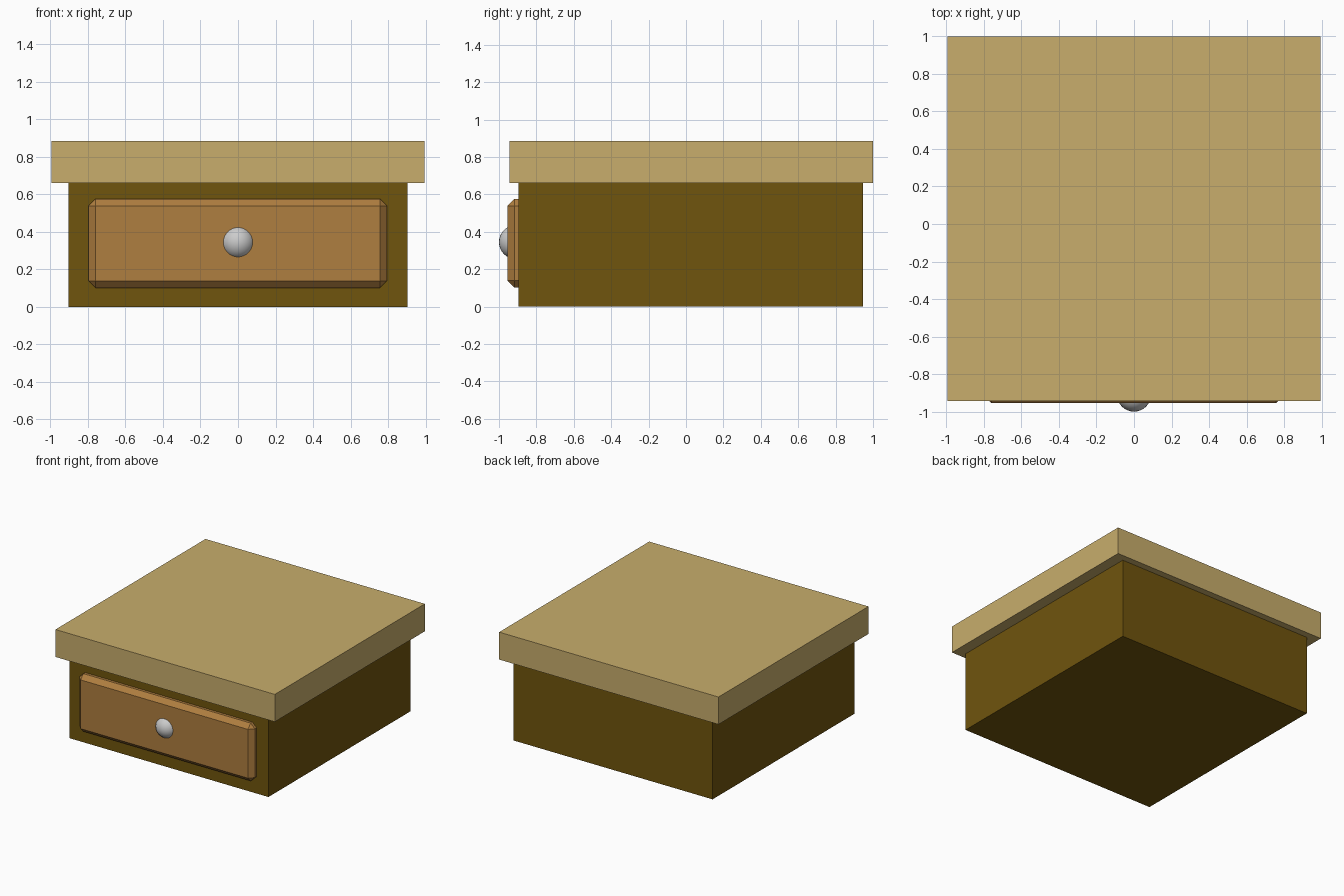
import bpy
from mathutils import Vector

if "Cube" in bpy.data.objects:
    bpy.data.objects.remove(bpy.data.objects["Cube"])


def material(name, color):
    mat = bpy.data.materials.new(name)
    mat.diffuse_color = (*color, 1.0)
    mat.use_nodes = True
    mat.node_tree.nodes["Principled BSDF"].inputs["Base Color"].default_value = mat.diffuse_color
    return mat


def box(name, low, high, mat):
    low, high = Vector(low), Vector(high)
    bpy.ops.mesh.primitive_cube_add(size=1, location=(low + high) / 2)
    obj = bpy.context.object
    obj.name = name
    obj.scale = high - low
    bpy.ops.object.transform_apply(location=False, rotation=False, scale=True)
    obj.data.materials.append(mat)
    return obj


light_wood = material("light_wood", (0.58, 0.42, 0.15))
dark_wood = material("dark_wood", (0.162, 0.089, 0.004))
warm_wood = material("warm_wood", (0.43, 0.21, 0.05))

# Cabinet body and overhanging slab top
box("cabinet_body", (-0.903, -0.895, 0), (0.903, 0.945, 0.66), dark_wood)
box("table_top", (-0.995, -0.944, 0.66), (0.995, 1.0, 0.885), light_wood)

# Drawer front with chamfered edges, seated into the body
drawer = box("drawer_front", (-0.797, -0.955, 0.102), (0.795, -0.84, 0.576), warm_wood)
bevel = drawer.modifiers.new("chamfer", 'BEVEL')
bevel.width = 0.037
bevel.segments = 1

# Round knob, partly sunk into the drawer front
bpy.ops.mesh.primitive_uv_sphere_add(segments=32, ring_count=16, radius=0.091,
                                     location=(0, -0.909, 0.345))
bpy.context.object.name = "drawer_knob"
bpy.ops.object.shade_smooth()
